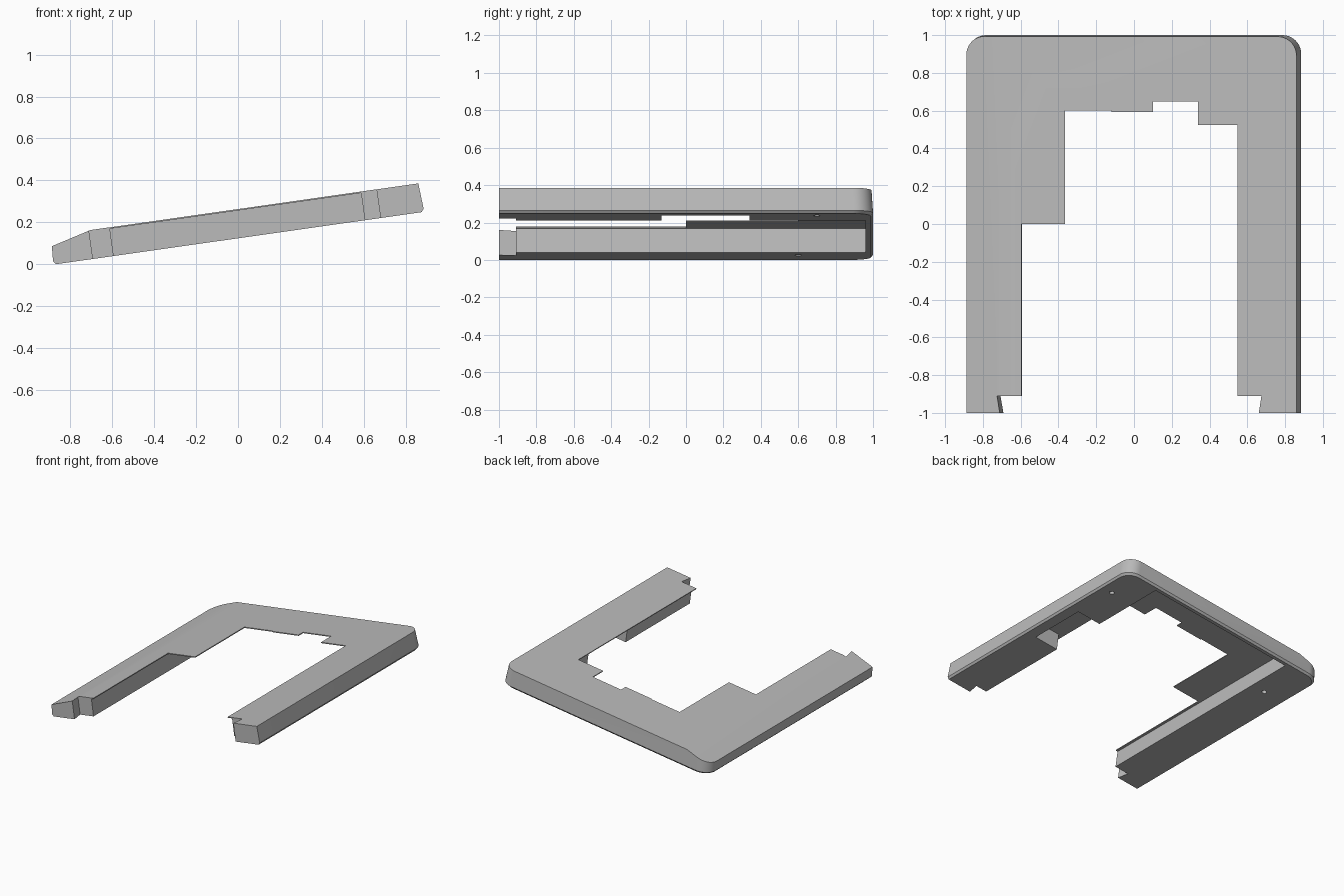
import bpy, bmesh, math
from mathutils import Matrix

if "Cube" in bpy.data.objects:
    bpy.data.objects.remove(bpy.data.objects["Cube"], do_unlink=True)

TILT = math.radians(8.1)
THICK = 0.138      # full height of the frame
SKIN = 0.007       # thin top plate

grey = bpy.data.materials.new("light grey plastic")
grey.use_nodes = True
colour = (0.5, 0.5, 0.5, 1)
grey.diffuse_color = colour
grey.node_tree.nodes["Principled BSDF"].inputs["Base Color"].default_value = colour


def loft(name, rings):
    """Closed solid through matching rings of 3D points."""
    bm = bmesh.new()
    loops = [[bm.verts.new(p) for p in ring] for ring in rings]
    n = len(loops[0])
    for a, b in zip(loops, loops[1:]):
        for i in range(n):
            j = (i + 1) % n
            bm.faces.new((a[i], a[j], b[j], b[i]))
    bm.faces.new(loops[0])
    bm.faces.new(loops[-1])
    bmesh.ops.recalc_face_normals(bm, faces=bm.faces)
    mesh = bpy.data.meshes.new(name)
    bm.to_mesh(mesh)
    bm.free()
    mesh.materials.append(grey)
    obj = bpy.data.objects.new(name, mesh)
    bpy.context.collection.objects.link(obj)
    return obj


def prism(name, outline, low, high):
    return loft(name, [[(u, y, w) for u, y in outline] for w in (low, high)])


def box(u0, u1, y0, y1):
    return [(u0, y0), (u1, y0), (u1, y1), (u0, y1)]


def outer_outline(inset, radius=0.1, steps=10):
    """Square front, rounded back corners."""
    left, right, back = -0.01 + inset, 1.775 - inset, 1 - inset
    pts = [(left, -1), (right, -1)]
    for cx, start in ((right - radius, 0), (left + radius, 90)):
        for i in range(steps + 1):
            a = math.radians(start + 90 * i / steps)
            pts.append((cx + radius * math.cos(a), back - radius + radius * math.sin(a)))
    return pts


# Outer body: bottom chamfer and slightly drafted walls
levels = [(0, 0.012), (0.015, 0), (THICK, 0.008)]
frame = loft("tilted_frame", [[(u, y, w) for u, y in outer_outline(k)] for w, k in levels])

# Opening through the plate, with its stepped edge and dovetailed front ends
opening = [(0.197, -1.1), (0.165, -0.91), (0.297, -0.91), (0.297, 0), (0.529, 0),
           (0.529, 0.6), (0.777, 0.6), (0.777, 0.593), (0.999, 0.593), (0.999, 0.648),
           (1.241, 0.648), (1.241, 0.525), (1.453, 0.525), (1.453, -0.91),
           (1.58, -0.91), (1.55, -1.1)]
# Sloping top of the low leg
slope = [(-0.1, 0.063), (0.187, THICK), (0.187, 0.3), (-0.1, 0.3)]

cutters = [
    prism("underside_pocket", box(0.28, 1.49, -1.2, 0.96), -0.3, THICK - SKIN),
    prism("leg_recess", box(1.4, 1.687, -0.13, 0.34), -0.3, THICK - SKIN - 0.001),
    prism("opening", opening, -0.4, 0.4),
    loft("leg_slope", [[(u, y, w) for u, w in slope] for y in (-1.3, 1.3)]),
]
# Blind screw holes in the underside
for u, y in ((0.17, 0.6), (1.68, 0.7)):
    ring = [(u + 0.018 * math.cos(i * math.pi / 8), y + 0.018 * math.sin(i * math.pi / 8))
            for i in range(16)]
    cutters.append(prism("screw_hole", ring, -0.1, 0.05))

bpy.context.view_layer.objects.active = frame
for cutter in cutters:
    mod = frame.modifiers.new(cutter.name, "BOOLEAN")
    mod.operation = "DIFFERENCE"
    mod.solver = "EXACT"
    mod.object = cutter
    bpy.ops.object.modifier_apply(modifier=mod.name)
    bpy.data.objects.remove(cutter, do_unlink=True)

# Tilt the finished frame and place it on the ground
frame.data.transform(Matrix.Translation((-0.87, 0, 0)) @ Matrix.Rotation(-TILT, 4, "Y"))
bpy.ops.object.select_all(action="DESELECT")
frame.select_set(True)
bpy.ops.object.shade_smooth_by_angle(angle=math.radians(20))
